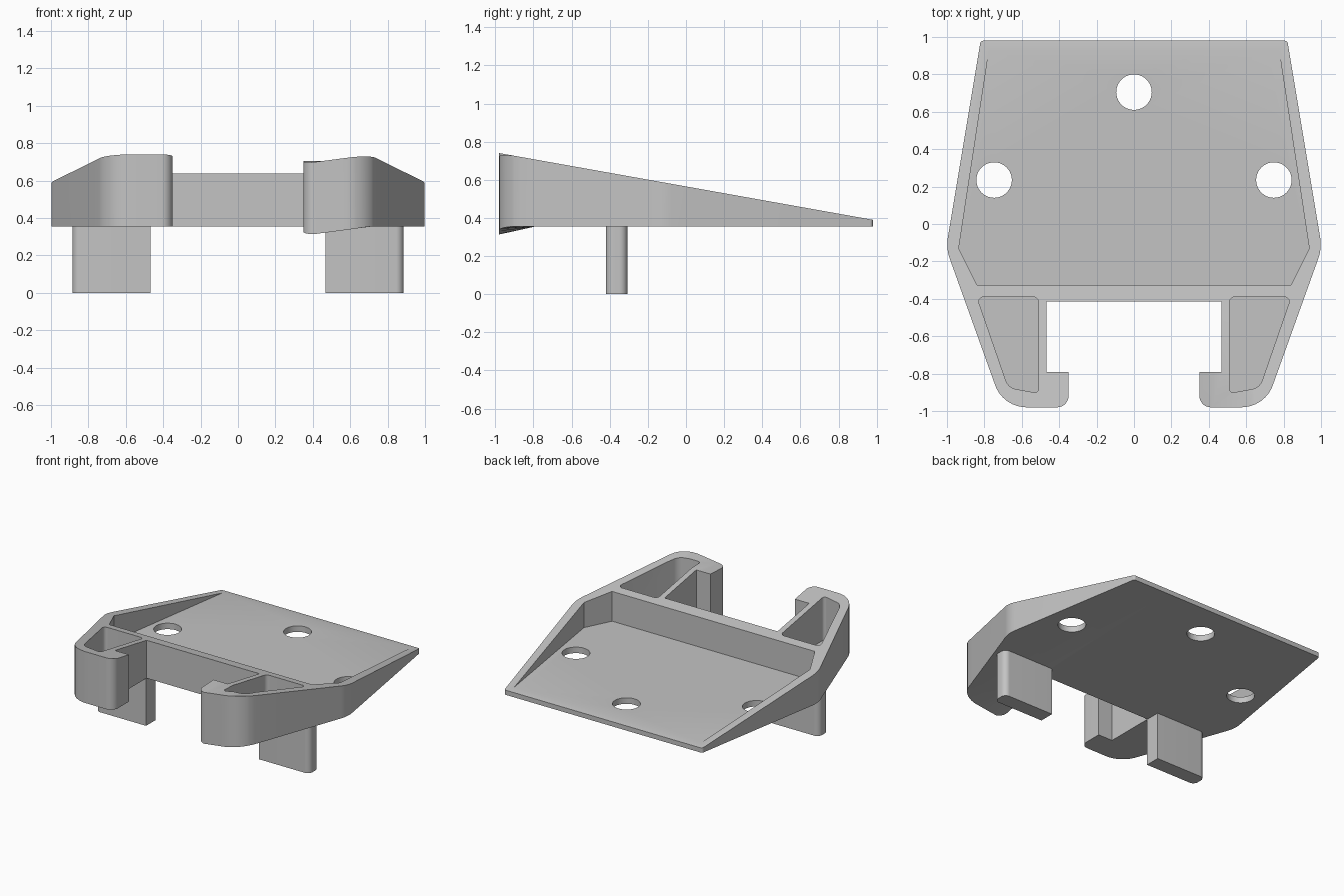
import bpy, bmesh, math
from mathutils import Vector

if "Cube" in bpy.data.objects:
    bpy.data.objects.remove(bpy.data.objects["Cube"])

BASE, FLOOR = 0.355, 0.40
SLOPE = (0.74 - 0.39) / 1.96

grey = bpy.data.materials.new("plain grey")
grey.diffuse_color = (0.55, 0.55, 0.55, 1)
grey.use_nodes = True
grey.node_tree.nodes["Principled BSDF"].inputs["Base Color"].default_value = grey.diffuse_color


def rounded(points, steps=8):
    """Polygon of (x, y, tangent length), with arcs at the corners."""
    out = []
    n = len(points)
    for i, (x, y, t) in enumerate(points):
        p = Vector((x, y))
        if t == 0:
            out.append(p)
            continue
        a = (Vector(points[i - 1][:2]) - p).normalized()
        b = (Vector(points[(i + 1) % n][:2]) - p).normalized()
        c = p + (a + b).normalized() * (t / math.cos(a.angle(b) / 2))
        u, v = p + a * t - c, p + b * t - c
        out += [c + u.lerp(v, k / steps).normalized() * u.length for k in range(steps + 1)]
    return out


def prism(name, outline, z0, z1):
    """Upright prism; z1 may be a function of y."""
    top = z1 if callable(z1) else (lambda y: z1)
    bm = bmesh.new()
    lo = [bm.verts.new((p.x, p.y, z0)) for p in outline]
    hi = [bm.verts.new((p.x, p.y, top(p.y))) for p in outline]
    n = len(lo)
    bm.faces.new(lo[::-1])
    bm.faces.new(hi)
    for i in range(n):
        j = (i + 1) % n
        bm.faces.new((lo[i], lo[j], hi[j], hi[i]))
    bmesh.ops.recalc_face_normals(bm, faces=bm.faces)
    mesh = bpy.data.meshes.new(name)
    bm.to_mesh(mesh)
    bm.free()
    ob = bpy.data.objects.new(name, mesh)
    bpy.context.collection.objects.link(ob)
    mesh.materials.append(grey)
    return ob


def activate(ob):
    bpy.ops.object.select_all(action='DESELECT')
    ob.select_set(True)
    bpy.context.view_layer.objects.active = ob


def flip(points):
    return [(-x, y, t) for x, y, t in reversed(points)]


# Wedge body with two hooked arms
half = [(0.82, 0.98, 0.015), (1.005, -0.13, 0.06), (0.70, -0.98, 0.125),
        (0.35, -0.98, 0.06), (0.35, -0.79, 0), (0.468, -0.79, 0), (0.468, -0.415, 0)]
body = prism("wedge_body", rounded(half + flip(half)), BASE,
             lambda y: 0.39 + (0.98 - y) * SLOPE)

# Right hook droops slightly towards its tip
bm = bmesh.new()
bm.from_mesh(body.data)
cuts = [((0, -0.79, 0), (0, 1, 0))] + [((x, 0, 0), (1, 0, 0)) for x in (0.42, 0.53, 0.63, 0.72)]
for co, no in cuts:
    bmesh.ops.bisect_plane(bm, geom=bm.verts[:] + bm.edges[:] + bm.faces[:],
                           plane_co=co, plane_no=no)
for v in bm.verts:
    if v.co.x > 0 and v.co.y < -0.79:
        across = min(1, max(0, (0.72 - v.co.x) / 0.32))
        v.co.z -= 0.042 * across * (-0.79 - v.co.y) / 0.19
bm.to_mesh(body.data)
bm.free()

# Cutters: main tray, arm pockets, screw holes
tray = [(0.772, 0.95, 0), (0.937, -0.13, 0), (0.84, -0.325, 0)]
cutters = [prism("tray_cutter", rounded(tray + flip(tray)), FLOOR, 1)]
pocket = [(0.84, -0.39, 0.035), (0.51, -0.39, 0.03), (0.51, -0.905, 0.025), (0.672, -0.875, 0.04)]
for side in (pocket, flip(pocket)):
    cutters.append(prism("arm_pocket_cutter", rounded(side), FLOOR, 1))
for hx, hy in ((0, 0.705), (0.748, 0.235), (-0.748, 0.235)):
    ring = [Vector((hx + 0.095 * math.cos(k * math.tau / 40),
                    hy + 0.095 * math.sin(k * math.tau / 40))) for k in range(40)]
    cutters.append(prism("hole_cutter", ring, 0.2, 1))

activate(body)
for c in cutters:
    m = body.modifiers.new("cut", 'BOOLEAN')
    m.operation, m.solver, m.object = 'DIFFERENCE', 'EXACT', c
    bpy.ops.object.modifier_apply(modifier=m.name)
    bpy.data.objects.remove(c)

# Two legs, rounded on the outer end
leg = [(0.468, -0.42, 0), (0.885, -0.42, 0.04), (0.885, -0.308, 0.04), (0.468, -0.308, 0)]
legs = [prism("right_leg", rounded(leg), 0, BASE), prism("left_leg", rounded(flip(leg)), 0, BASE)]

for ob in [body] + legs:
    activate(ob)
    bpy.ops.object.shade_smooth_by_angle(angle=math.radians(25))
